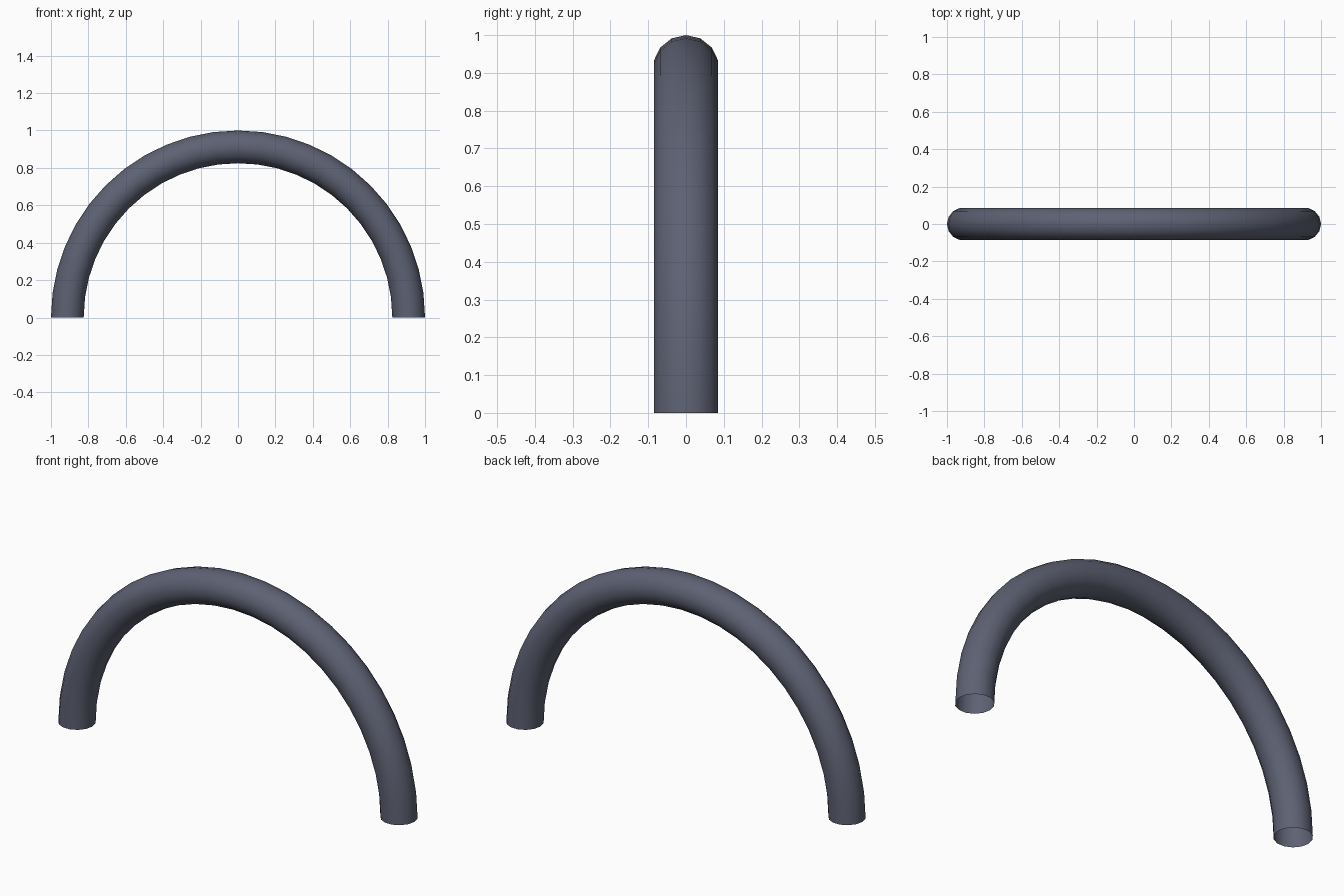
import bpy
import bmesh
from math import pi, cos, sin, radians
from mathutils import Vector

cube = bpy.data.objects.get("Cube")
if cube:
    bpy.data.objects.remove(cube, do_unlink=True)

TUBE_RADIUS = 0.0875
ARCH_RADIUS = 1 - TUBE_RADIUS
SIDES = 14
STEPS = 24

# Slate material
slate = bpy.data.materials.new("slate")
slate.use_nodes = True
colour = (0.11, 0.12, 0.17, 1)
slate.diffuse_color = colour
slate.node_tree.nodes["Principled BSDF"].inputs["Base Color"].default_value = colour

# Round cross-section at the foot on the +x side
bm = bmesh.new()
ring = []
for i in range(SIDES):
    a = 2 * pi * i / SIDES
    ring.append(bm.verts.new((ARCH_RADIUS + TUBE_RADIUS * cos(a), TUBE_RADIUS * sin(a), 0)))
edges = [bm.edges.new((ring[i], ring[(i + 1) % SIDES])) for i in range(SIDES)]

# Sweep it half a turn into an open-ended arch
bmesh.ops.spin(bm, geom=ring + edges, cent=Vector(), axis=Vector((0, -1, 0)),
               angle=pi, steps=STEPS, use_duplicate=False)
bmesh.ops.recalc_face_normals(bm, faces=bm.faces)

# Make sure the surface faces outwards and the arch rises upwards
top_face = max(bm.faces, key=lambda f: f.calc_center_median().z)
if top_face.calc_center_median().z < TUBE_RADIUS:
    bmesh.ops.scale(bm, vec=(1, 1, -1), verts=bm.verts)
    bmesh.ops.recalc_face_normals(bm, faces=bm.faces)
    top_face = max(bm.faces, key=lambda f: f.calc_center_median().z)
top_face.normal_update()
if top_face.normal.z < 0:
    bmesh.ops.reverse_faces(bm, faces=bm.faces)

mesh = bpy.data.meshes.new("arch_tube")
bm.to_mesh(mesh)
bm.free()
mesh.materials.append(slate)
arch = bpy.data.objects.new("arch_tube", mesh)
bpy.context.collection.objects.link(arch)

# Smooth shading
bpy.ops.object.select_all(action="DESELECT")
arch.select_set(True)
bpy.context.view_layer.objects.active = arch
bpy.ops.object.shade_smooth_by_angle(angle=radians(40))
